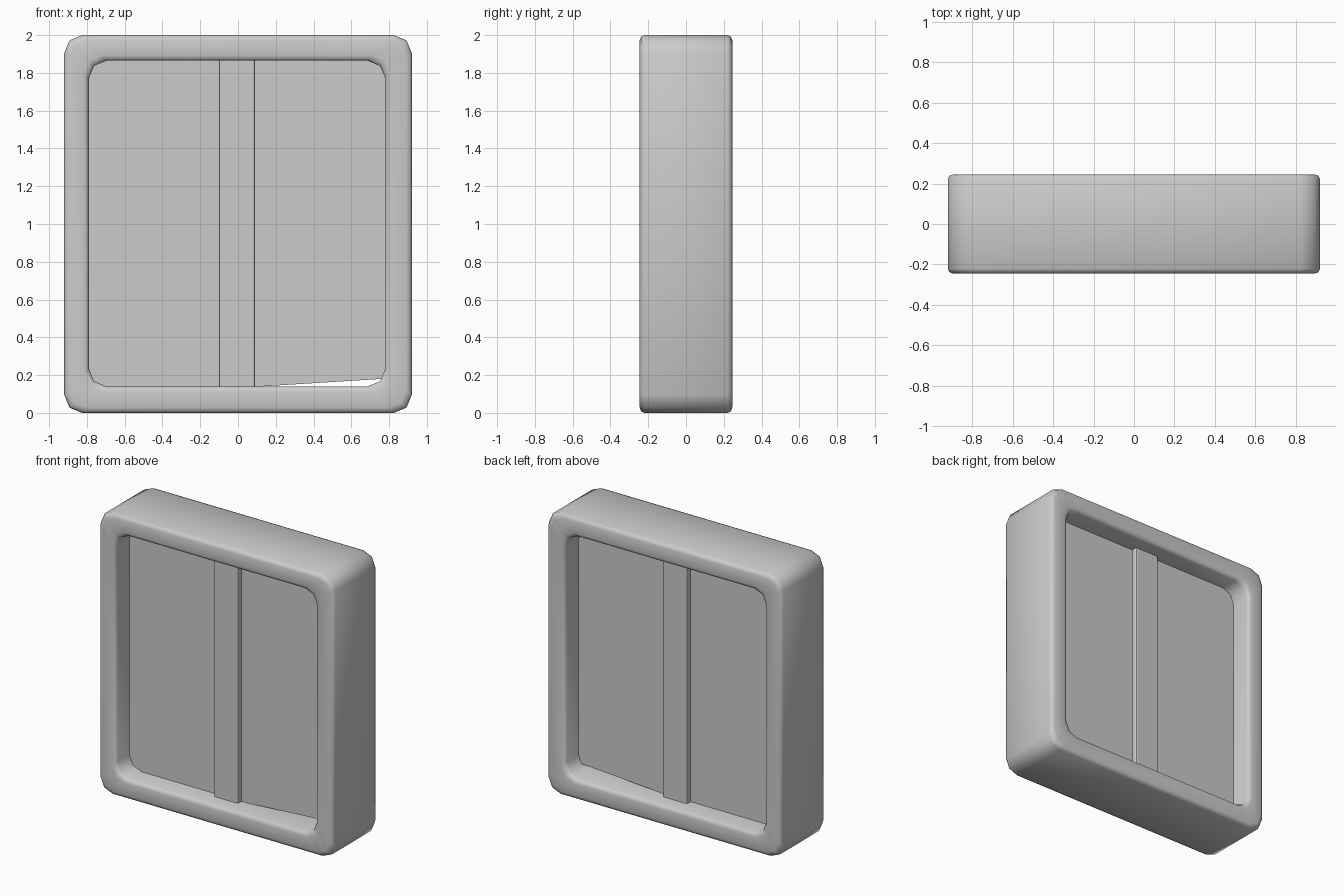
import bpy, bmesh, math

default = bpy.data.objects.get("Cube")
if default:
    bpy.data.objects.remove(default, do_unlink=True)

grey = bpy.data.materials.new("plain grey")
colour = (0.6, 0.6, 0.6, 1)
grey.diffuse_color = colour
grey.use_nodes = True
grey.node_tree.nodes["Principled BSDF"].inputs["Base Color"].default_value = colour


def finish(name, bm):
    bmesh.ops.recalc_face_normals(bm, faces=bm.faces)
    mesh = bpy.data.meshes.new(name)
    bm.to_mesh(mesh)
    bm.free()
    mesh.materials.append(grey)
    obj = bpy.data.objects.new(name, mesh)
    bpy.context.collection.objects.link(obj)
    return obj


def rounded_rect(left, right, bottom, top, radius, steps=2):
    """Corner points of a rounded rectangle in x and z, anticlockwise."""
    centres = [(right - radius, top - radius), (left + radius, top - radius),
               (left + radius, bottom + radius), (right - radius, bottom + radius)]
    points = []
    for i, (cx, cz) in enumerate(centres):
        for s in range(steps + 1):
            a = (i + s / steps) * math.pi / 2
            points.append((cx + radius * math.cos(a), cz + radius * math.sin(a)))
    return points


def box(name, x0, x1, y0, y1, z0, z1):
    bm = bmesh.new()
    bmesh.ops.create_cube(bm, size=1)
    for v in bm.verts:
        v.co = (x1 if v.co.x > 0 else x0, y1 if v.co.y > 0 else y0, z1 if v.co.z > 0 else z0)
    return finish(name, bm)


# Frame: soft-edged section swept between the outer and inner outlines
outer = rounded_rect(-0.92, 0.92, 0, 2, 0.095)
inner = rounded_rect(-0.79, 0.78, 0.14, 1.865, 0.095)
front_half = [(0, -0.22), (0.06, -0.238), (0.2, -0.245),
              (0.8, -0.245), (0.94, -0.238), (1, -0.22)]
section = front_half + [(t, -y) for t, y in reversed(front_half)]

bm = bmesh.new()
rings = [[bm.verts.new((a[0] + (b[0] - a[0]) * t, y, a[1] + (b[1] - a[1]) * t))
          for a, b in zip(outer, inner)] for t, y in section]
for r, ring in enumerate(rings):
    following = rings[(r + 1) % len(rings)]
    for i in range(len(ring)):
        j = (i + 1) % len(ring)
        bm.faces.new((ring[i], ring[j], following[j], following[i]))
frame = finish("window_frame", bm)
for face in frame.data.polygons:
    face.use_smooth = True

# Pane: its lower edge rises towards the model's left
pane = box("window_pane", -0.84, 0.84, -0.09, 0.09, 0.08, 1.92)
for v in pane.data.vertices:
    if v.co.x > 0 and v.co.z < 1:
        v.co.z = 0.185

# Centre bar with softened edges
bar = box("centre_bar", -0.1, 0.09, -0.13, 0.13, 0.1, 1.9)
bevel = bar.modifiers.new("soft edges", "BEVEL")
bevel.width = 0.01
bevel.segments = 2
